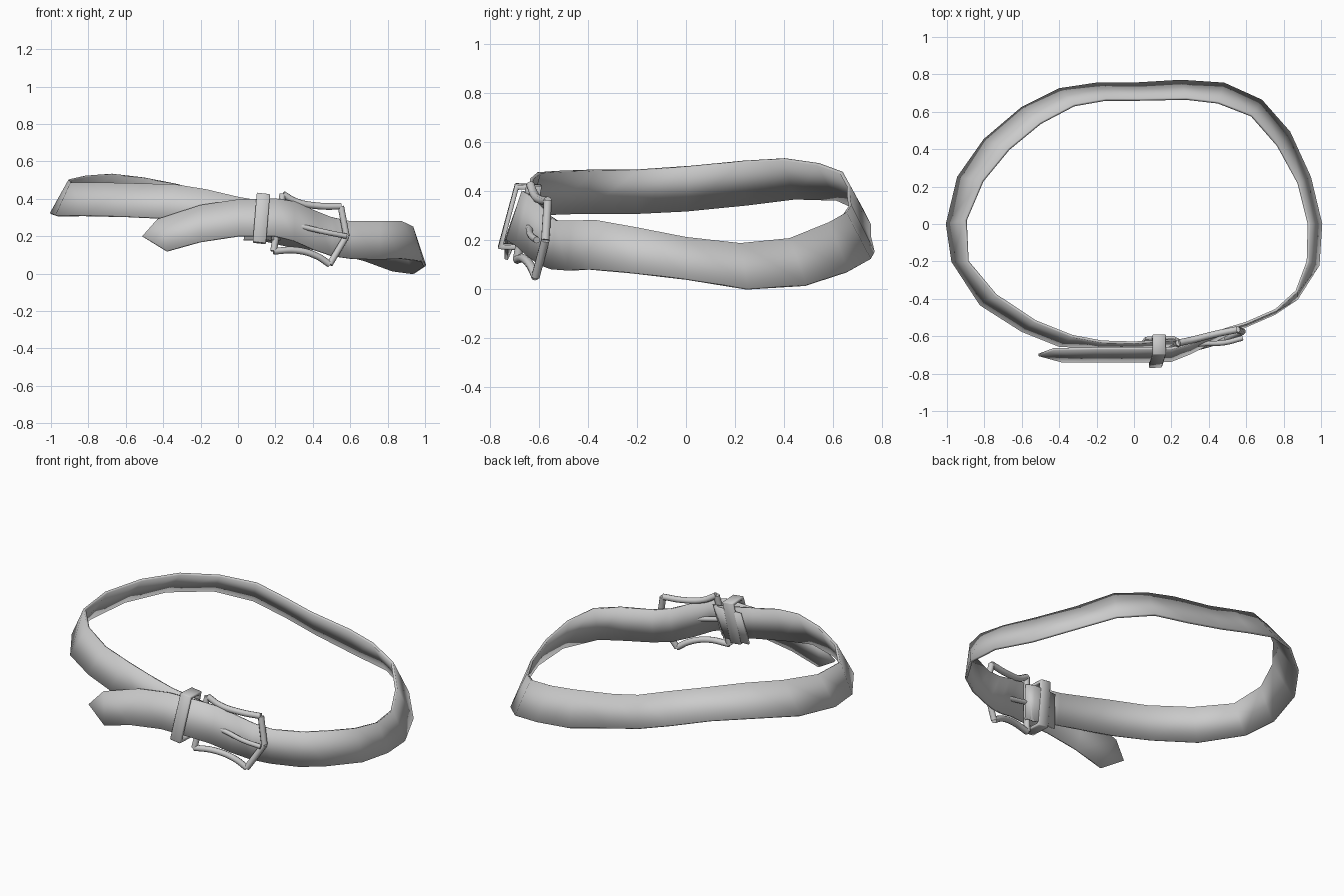
import bpy, bmesh
from math import radians
from mathutils import Vector

cube = bpy.data.objects.get("Cube")
if cube:
    bpy.data.objects.remove(cube, do_unlink=True)

grey = bpy.data.materials.new("plain_grey")
grey.use_nodes = True
colour = (0.6, 0.6, 0.6, 1)
grey.diffuse_color = colour
grey.node_tree.nodes["Principled BSDF"].inputs["Base Color"].default_value = colour


def finish(obj, angle=35):
    """Give the part its colour and smooth shading with sharp edges."""
    obj.data.materials.append(grey)
    bpy.ops.object.select_all(action="DESELECT")
    obj.select_set(True)
    bpy.context.view_layer.objects.active = obj
    bpy.ops.object.shade_smooth_by_angle(angle=radians(angle))


def ribbon(name, lower, upper, thickness, tip=None, closed=False):
    """Sheet between two edge lines, thickened into a strap."""
    bm = bmesh.new()
    low = [bm.verts.new(p) for p in lower]
    top = [bm.verts.new(p) for p in upper]
    count = len(low)
    for i in range(count if closed else count - 1):
        j = (i + 1) % count
        bm.faces.new((low[i], low[j], top[j], top[i]))
    if tip:
        bm.faces.new((low[-1], bm.verts.new(tip), top[-1]))
    bmesh.ops.recalc_face_normals(bm, faces=bm.faces)
    mesh = bpy.data.meshes.new(name)
    bm.to_mesh(mesh)
    bm.free()
    obj = bpy.data.objects.new(name, mesh)
    bpy.context.collection.objects.link(obj)
    solid = obj.modifiers.new("thickness", "SOLIDIFY")
    solid.thickness = thickness
    solid.offset = 0
    solid.use_even_offset = True
    finish(obj)
    return obj


def rod(name, runs, radius):
    """Round bars, one smooth spline for each run of points."""
    curve = bpy.data.curves.new(name, "CURVE")
    curve.dimensions = "3D"
    curve.bevel_depth = radius
    curve.bevel_resolution = 2
    curve.use_fill_caps = True
    curve.resolution_u = 5
    for run in runs:
        spline = curve.splines.new("BEZIER")
        spline.bezier_points.add(len(run) - 1)
        for point, position in zip(spline.bezier_points, run):
            point.co = position
            point.handle_left_type = point.handle_right_type = "AUTO"
    obj = bpy.data.objects.new(name, curve)
    bpy.context.collection.objects.link(obj)
    bpy.ops.object.select_all(action="DESELECT")
    obj.select_set(True)
    bpy.context.view_layer.objects.active = obj
    bpy.ops.object.convert(target="MESH")
    finish(bpy.context.object, 50)


# Strap: from the buckle bar round the back, through the buckle to the tip
strap_lower = [
    (.2, -.65, .17), (0, -.66, .22), (-.2, -.66, .26), (-.4, -.65, .295),
    (-.6, -.57, .305), (-.82, -.43, .31), (-.97, -.2, .31), (-1, 0, .32),
    (-.94, .25, .345), (-.8, .45, .37), (-.6, .62, .365), (-.4, .72, .32),
    (-.2, .75, .26), (0, .75, .21), (.25, .765, .15), (.48, .75, .12),
    (.68, .66, .07), (.83, .49, .015), (.94, .25, 0), (1, 0, .04),
    (.985, -.22, .065), (.87, -.4, .08), (.75, -.48, .075), (.6, -.545, .08),
    (.5, -.59, .095), (.4, -.64, .13), (.3, -.69, .175), (.2, -.73, .2),
    (0, -.735, .2), (-.2, -.735, .17), (-.38, -.735, .12)]
strap_upper = [
    (.23, -.62, .37), (0, -.635, .41), (-.17, -.63, .45), (-.33, -.6, .475),
    (-.53, -.52, .48), (-.74, -.38, .485), (-.89, -.2, .485), (-.9, .02, .5),
    (-.81, .23, .52), (-.67, .4, .53), (-.5, .54, .51), (-.32, .635, .475),
    (-.15, .665, .42), (.02, .665, .38), (.28, .67, .34), (.45, .65, .31),
    (.63, .58, .27), (.77, .42, .205), (.88, .22, .185), (.935, 0, .21),
    (.93, -.2, .25), (.87, -.36, .28), (.76, -.46, .28), (.6, -.53, .28),
    (.5, -.56, .3), (.4, -.595, .34), (.3, -.64, .385), (.2, -.665, .4),
    (0, -.665, .395), (-.2, -.665, .365), (-.43, -.67, .29)]
ribbon("strap", strap_lower, strap_upper, .014, tip=(-.51, -.7, .2))

# Strap end folded round the buckle bar
fold_path = [(.05, -.63), (.2, -.625), (.235, -.645), (.2, -.675)]
ribbon("strap_fold",
       [(x - .02, y - .02, .18) for x, y in fold_path],
       [(x + .01, y + .02, .37) for x, y in fold_path], .014)

# Keeper loop holding both layers
corners = [Vector(p) for p in ((.115, -.758, .175), (.135, -.692, .42),
                               (.135, -.6, .415), (.115, -.645, .17))]
side = Vector((.035, 0, -.004))
keeper = ribbon("keeper_loop", [c - side for c in corners],
                [c + side for c in corners], .018, closed=True)
bevel = keeper.modifiers.new("soft_edges", "BEVEL")
bevel.width = .004

# Buckle frame: waisted top and bottom bars, pointed front, straight hinge bar
top_left, top_right = (.24, -.635, .425), (.55, -.565, .36)
nose = (.58, -.575, .2)
low_left, low_right = (.19, -.69, .12), (.49, -.615, .05)
rod("buckle_frame", [
    [top_left, (.31, -.62, .385), (.43, -.59, .362), top_right],
    [top_right, nose],
    [nose, low_right],
    [low_right, (.42, -.635, .095), (.31, -.665, .125), low_left],
    [low_left, top_left]], .018)

# Prong resting on the nose of the frame
rod("prong", [[(.21, -.655, .28), (.37, -.64, .245), (.48, -.635, .22),
               (.58, -.61, .2)]], .014)
